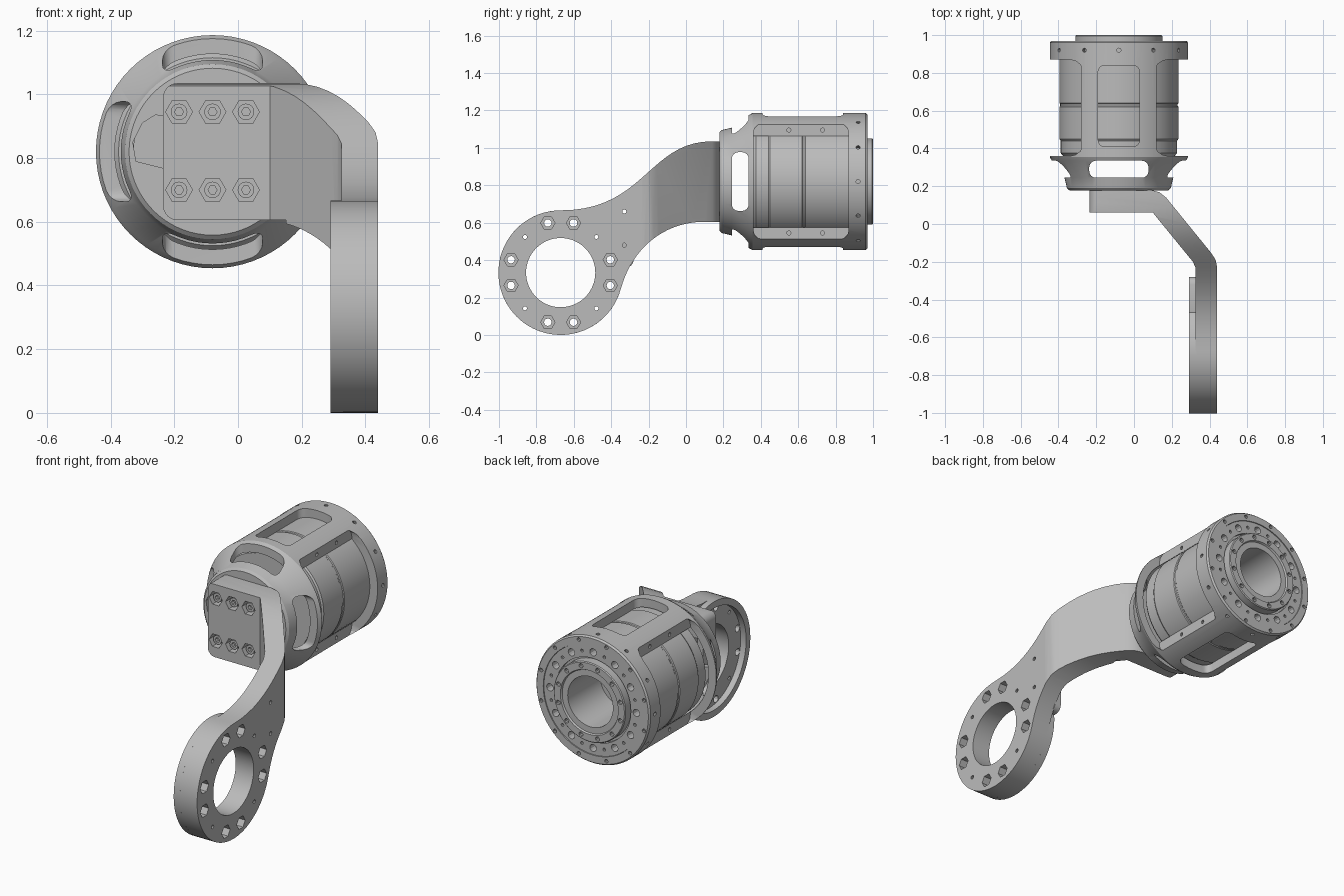
import bpy, bmesh, math
from mathutils import Vector, Matrix
from mathutils.geometry import interpolate_bezier

cube = bpy.data.objects.get("Cube")
if cube:
    bpy.data.objects.remove(cube, do_unlink=True)

gray = bpy.data.materials.new("machined_gray")
gray.use_nodes = True
gray.diffuse_color = (0.5, 0.5, 0.5, 1)
gray.node_tree.nodes["Principled BSDF"].inputs["Base Color"].default_value = (0.5, 0.5, 0.5, 1)

CX, CZ = -0.08, 0.82      # housing axis, parallel to y
RY, RZ = -0.67, 0.333     # ring axis, parallel to x
parts = []


def circle(u, v, r, n=24, start=0, sweep=360):
    steps = n if sweep == 360 else n + 1
    angles = [math.radians(start + sweep * i / n) for i in range(steps)]
    return [(u + r * math.cos(a), v + r * math.sin(a)) for a in angles]


def rounded(u0, u1, v0, v1, r, n=4):
    pts = []
    corners = [(u1 - r, v1 - r), (u0 + r, v1 - r), (u0 + r, v0 + r), (u1 - r, v0 + r)]
    for i, (u, v) in enumerate(corners):
        pts += circle(u, v, r, n, i * 90, 90)
    return pts


def bezier(a, b, c, d, n=20):
    return [(p[0], p[1]) for p in interpolate_bezier(*[Vector((*q, 0)) for q in (a, b, c, d)], n)]


def prism(bm, outline, axis, lo, hi):
    """Extrude a 2D outline along an axis."""
    def place(p, t):
        return {"x": (t, *p), "y": (p[0], t, p[1]), "z": (*p, t)}[axis]
    a = [bm.verts.new(place(p, lo)) for p in outline]
    b = [bm.verts.new(place(p, hi)) for p in outline]
    bm.faces.new(a)
    bm.faces.new(b[::-1])
    for i in range(len(a)):
        j = (i + 1) % len(a)
        bm.faces.new((a[j], a[i], b[i], b[j]))


def finish(name, bm, keep=True):
    bmesh.ops.recalc_face_normals(bm, faces=bm.faces)
    mesh = bpy.data.meshes.new(name)
    bm.to_mesh(mesh)
    bm.free()
    obj = bpy.data.objects.new(name, mesh)
    bpy.context.collection.objects.link(obj)
    if keep:
        mesh.materials.append(gray)
        parts.append(obj)
    return obj


def solid(name, prisms, keep=True):
    bm = bmesh.new()
    for p in prisms:
        prism(bm, *p)
    return finish(name, bm, keep)


def lathe(name, profile, n=72):
    """Revolve (y, radius) points about the housing axis."""
    bm = bmesh.new()
    verts = [bm.verts.new((CX + r, y, CZ)) for y, r in profile]
    edges = [bm.edges.new(e) for e in zip(verts, verts[1:] + verts[:1])]
    bmesh.ops.spin(bm, geom=verts + edges, cent=(CX, 0, CZ), axis=(0, 1, 0),
                   angle=math.tau, steps=n)
    bmesh.ops.remove_doubles(bm, verts=bm.verts, dist=0.0001)
    bmesh.ops.dissolve_degenerate(bm, edges=bm.edges, dist=0.0001)
    return finish(name, bm)


def boolean(target, tool, operation="DIFFERENCE"):
    mod = target.modifiers.new("cut", "BOOLEAN")
    mod.operation, mod.object, mod.solver = operation, tool, "EXACT"
    bpy.context.view_layer.update()
    graph = bpy.context.evaluated_depsgraph_get()
    mesh = bpy.data.meshes.new_from_object(target.evaluated_get(graph))
    target.modifiers.clear()
    target.data = mesh
    bpy.data.objects.remove(tool, do_unlink=True)


def cut(target, prisms):
    boolean(target, solid("cutter", prisms, False))


def ring_points(u, v, r, count, offset=0):
    return circle(u, v, r, count, offset)


# Arm: side outline crossed with the bent plan outline
side = bezier((0.14, 1.035), (-0.2, 1.035), (-0.22, 0.666), (RY, RZ + 0.333))
side += circle(RY, RZ, 0.333, 48, 90, 255)[1:]
side += bezier((-0.348, 0.247), (-0.29, 0.46), (-0.12, 0.605), (0.1, 0.605))[1:]
side += [(0.25, 0.605), (0.25, 1.035)]
plan = [(-0.235, 0.18), (0.09, 0.18), (0.135, 0.168), (0.17, 0.14), (0.41, -0.155),
        (0.432, -0.19), (0.44, -0.23), (0.44, -1.1), (0.325, -1.1), (0.325, -0.23),
        (0.312, -0.2), (0.12, 0.035), (0.1, 0.06), (-0.235, 0.06)]
front = (circle(-0.19, 0.99, 0.045, 6, 90, 90) + circle(-0.19, 0.65, 0.045, 6, 180, 90)
         + [(0.15, 0.605), (0.15, -0.1), (0.6, -0.1), (0.6, 1.035)])
arm = solid("bent_arm", [(side, "x", -0.3, 0.6)])
boolean(arm, solid("plan", [(plan, "z", -0.2, 1.2)], False), "INTERSECT")
boolean(arm, solid("front", [(front, "y", -1.2, 0.3)], False), "INTERSECT")

# Raised lip behind the ring
lip = solid("ring_lip", [(circle(RY, RZ, 0.333, 72), "x", 0.29, 0.33)])
boolean(lip, solid("tab", [(rounded(-0.5, -0.28, 0.36, 0.6, 0.04), "x", 0.291, 0.331)], False), "UNION")
cut(lip, [(circle(RY, RZ, 0.295, 64), "x", 0.2, 0.5)])

# Ring bore, bolt holes and hex pockets
bolts = [p for k in range(4) for s in (-1, 1)
         for p in [ring_points(RY, RZ, 0.274, 1, 90 * k + 14.5 * s)[0]]]
pins = ring_points(RY, RZ, 0.27, 4, 45) + [(-0.33, 0.66), (-0.33, 0.48)]
cut(arm, [(circle(RY, RZ, 0.185, 64), "x", 0.2, 0.6)]
    + [(circle(*p, 0.02, 12), "x", 0.2, 0.6) for p in bolts]
    + [(circle(*p, 0.011, 10), "x", 0.2, 0.6) for p in pins])
cut(arm, [(circle(*p, 0.038, 6), "x", 0.39, 0.6) for p in bolts])

# Mounting screws sunk in the front plate
screws = [(CX + dx, z) for dx in (-0.105, 0, 0.105) for z in (0.70, 0.945)]
cut(arm, [(circle(*p, 0.042, 6), "y", 0, 0.11) for p in screws])
for p in screws:
    screw = solid("plate_screw", [(circle(*p, 0.026, 16), "y", 0.075, 0.115)])
    cut(screw, [(circle(*p, 0.014, 6), "y", 0.05, 0.095)])

# Outer housing shell
shell = lathe("housing_shell", [
    (0.178, 0), (0.178, 0.262), (0.19, 0.275), (0.245, 0.288), (0.335, 0.355), (0.355, 0.366),
    (0.96, 0.366), (0.97, 0.358), (0.97, 0.316), (0.35, 0.316), (0.25, 0.255), (0.22, 0.24),
    (0.22, 0)])

# Four windows, four nose slots and the opening beside the arm
windows = []
for s in (-1, 1):
    def span(c, a):
        return sorted((c + s * a, c + s * 0.5))
    windows += [
        (rounded(0.36, 0.87, CZ - 0.31, CZ + 0.31, 0.05, 3), "x", *span(CX, 0.2)),
        (rounded(CX - 0.11, CX + 0.11, 0.41, 0.84, 0.035), "z", *span(CZ, 0.295)),
        (rounded(0.245, 0.335, CZ - 0.157, CZ + 0.157, 0.035), "x", *span(CX, 0.2)),
        (rounded(CX - 0.157, CX + 0.157, 0.245, 0.335, 0.035), "z", *span(CZ, 0.2))]
cut(shell, windows)
opening = [(-0.2, 0.93), (-0.26, 0.935), (-0.3, 0.91), (-0.33, 0.85), (-0.32, 0.79), (-0.2, 0.76)]
cut(shell, [(opening, "y", 0.1, 0.235)])

# Small shell holes: window ledges, rear face, and around the flange
ledge = [(circle(y, CZ + z, 0.011, 10), "x", *xs) for y in (0.55, 0.73) for z in (-0.275, 0.275)
         for xs in ((CX - 0.3, CX - 0.175), (CX + 0.175, CX + 0.3))]
rear = [(circle(*p, 0.011, 10), "y", 0.94, 1.1) for p in ring_points(CX, CZ, 0.341, 12, 15)]
cut(shell, ledge + rear)
bm = bmesh.new()
for i in range(12):
    spot = (Matrix.Translation((CX, 0.92, CZ)) @ Matrix.Rotation(math.radians(30 * i), 4, "Y")
            @ Matrix.Translation((0, 0, 0.37)))
    bmesh.ops.create_cone(bm, cap_ends=True, segments=10, radius1=0.011, radius2=0.011,
                          depth=0.06, matrix=spot)
boolean(shell, finish("cutter", bm, False))

# Motor body with stepped rear hub and deep bore
motor = lathe("motor_body", [
    (0.36, 0), (0.36, 0.295), (0.375, 0.308), (0.44, 0.308), (0.45, 0.315), (0.62, 0.315),
    (0.625, 0.311), (0.635, 0.311), (0.64, 0.315), (0.965, 0.315), (0.965, 0.242), (0.945, 0.242),
    (0.945, 0.23), (0.995, 0.23), (1.0, 0.225), (1.0, 0.185), (0.99, 0.18), (0.99, 0.145),
    (0.7, 0.14), (0.7, 0.08), (0.66, 0.08), (0.66, 0)])
cut(motor, [(circle(*p, 0.021, 12), "y", 0.92, 1.1) for p in ring_points(CX, CZ, 0.277, 12)]
    + [(circle(*p, 0.009, 8), "y", 0.94, 1.1) for p in ring_points(CX, CZ, 0.277, 12, 15)]
    + [(circle(*p, 0.013, 10), "y", 0.95, 1.1) for p in ring_points(CX, CZ, 0.205, 12, 15)])

# Smooth the round surfaces, keep machined edges sharp
bpy.ops.object.select_all(action="DESELECT")
for obj in parts:
    obj.select_set(True)
bpy.context.view_layer.objects.active = parts[0]
bpy.ops.object.shade_smooth_by_angle(angle=math.radians(25))
